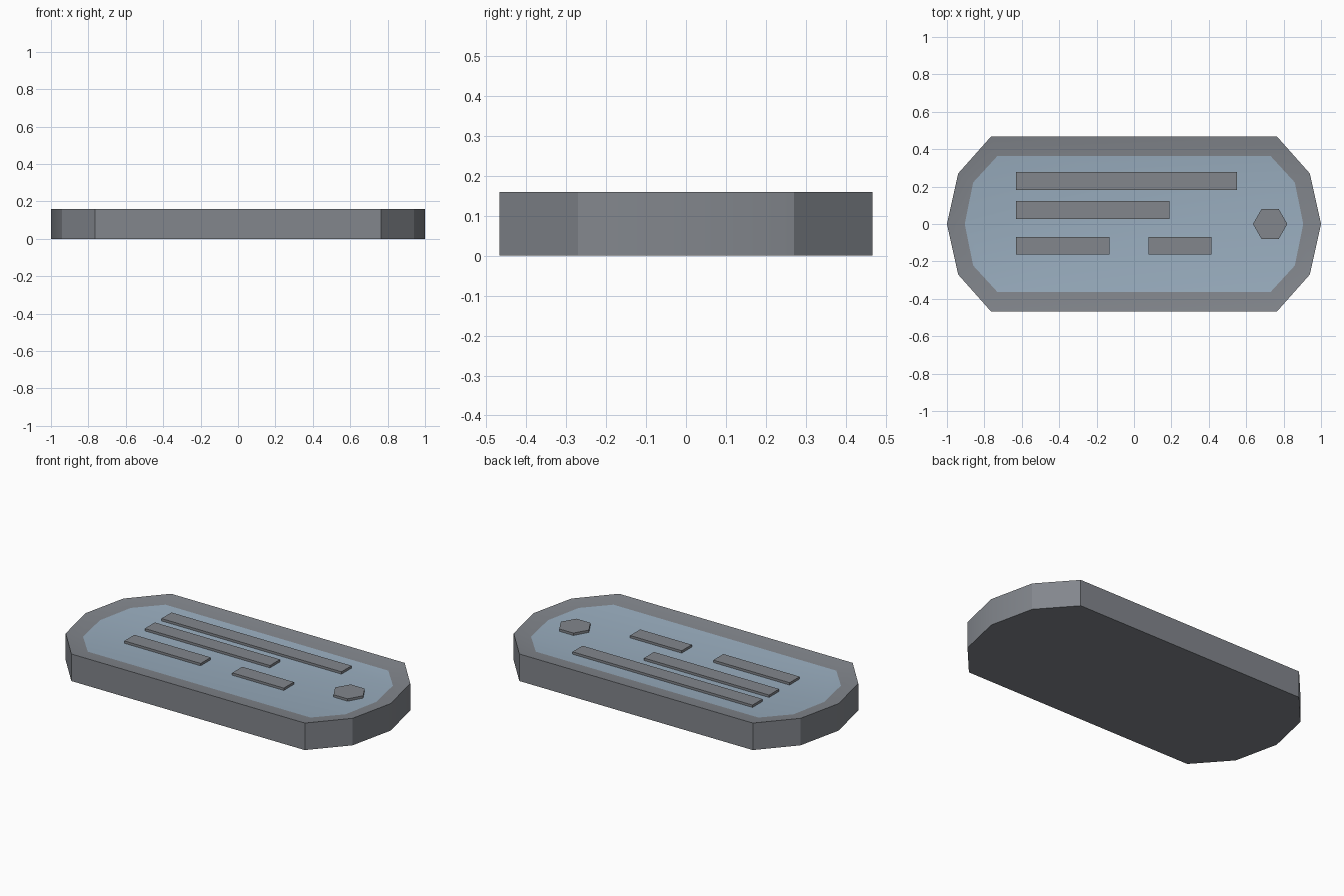
import bpy, bmesh, math

if "Cube" in bpy.data.objects:
    bpy.data.objects.remove(bpy.data.objects["Cube"])

def material(name, rgb):
    m = bpy.data.materials.new(name)
    m.diffuse_color = (*rgb, 1)
    m.use_nodes = True
    m.node_tree.nodes["Principled BSDF"].inputs["Base Color"].default_value = m.diffuse_color
    return m

GREY = material("steel_grey", (0.225, 0.24, 0.265))
BLUE = material("pale_blue", (0.32, 0.42, 0.52))
TOP, FLOOR, RAISED = 0.16, 0.144, 0.158

def outline(quarter):
    """Mirror a quarter outline (x axis towards y axis) into a full loop."""
    right = [(x, -y) for x, y in reversed(quarter[1:])] + quarter
    return right + [(-x, -y) for x, y in right]

def make_object(name, bm, mats, smooth=False):
    bmesh.ops.recalc_face_normals(bm, faces=bm.faces)
    me = bpy.data.meshes.new(name)
    bm.to_mesh(me)
    bm.free()
    for m in mats:
        me.materials.append(m)
    ob = bpy.data.objects.new(name, me)
    bpy.context.collection.objects.link(ob)
    if smooth:
        bpy.ops.object.select_all(action='DESELECT')
        ob.select_set(True)
        bpy.context.view_layer.objects.active = ob
        bpy.ops.object.shade_smooth_by_angle(angle=math.radians(27))
    return ob

def ring(bm, pts, z):
    return [bm.verts.new((x, y, z)) for x, y in pts]

def wall(bm, a, b):
    n = len(a)
    for i in range(n):
        j = (i + 1) % n
        bm.faces.new((a[i], a[j], b[j], b[i]))

def prism(name, pts, z0, z1, mat):
    bm = bmesh.new()
    a, b = ring(bm, pts, z0), ring(bm, pts, z1)
    wall(bm, a, b)
    bm.faces.new(a)
    bm.faces.new(b)
    return make_object(name, bm, [mat])

# Plate body: straight side, rim dipping inward to a blue panel
outer = outline([(1, 0), (0.94, 0.27), (0.765, 0.467)])
inner = outline([(0.905, 0), (0.86, 0.222), (0.73, 0.364)])
bm = bmesh.new()
low, high, dip = ring(bm, outer, 0), ring(bm, outer, TOP), ring(bm, inner, FLOOR)
bm.faces.new(low)
wall(bm, low, high)
wall(bm, high, dip)
panel = bm.faces.new(dip)
panel.material_index = 1
make_object("plate", bm, [GREY, BLUE], smooth=True)

# Raised bars on the panel
bars = [(-0.63, 0.55, 0.23), (-0.63, 0.19, 0.075),
        (-0.63, -0.13, -0.117), (0.077, 0.415, -0.117)]
for i, (x0, x1, y) in enumerate(bars):
    h = 0.047
    prism(f"raised_bar_{i + 1}", [(x0, y - h), (x1, y - h), (x1, y + h), (x0, y + h)],
          FLOOR - 0.01, RAISED, GREY)

# Hexagonal stud
stud = [(0.728 + 0.092 * math.cos(k * math.pi / 3), 0.092 * math.sin(k * math.pi / 3)) for k in range(6)]
prism("hexagon_stud", stud, FLOOR - 0.01, RAISED, GREY)
